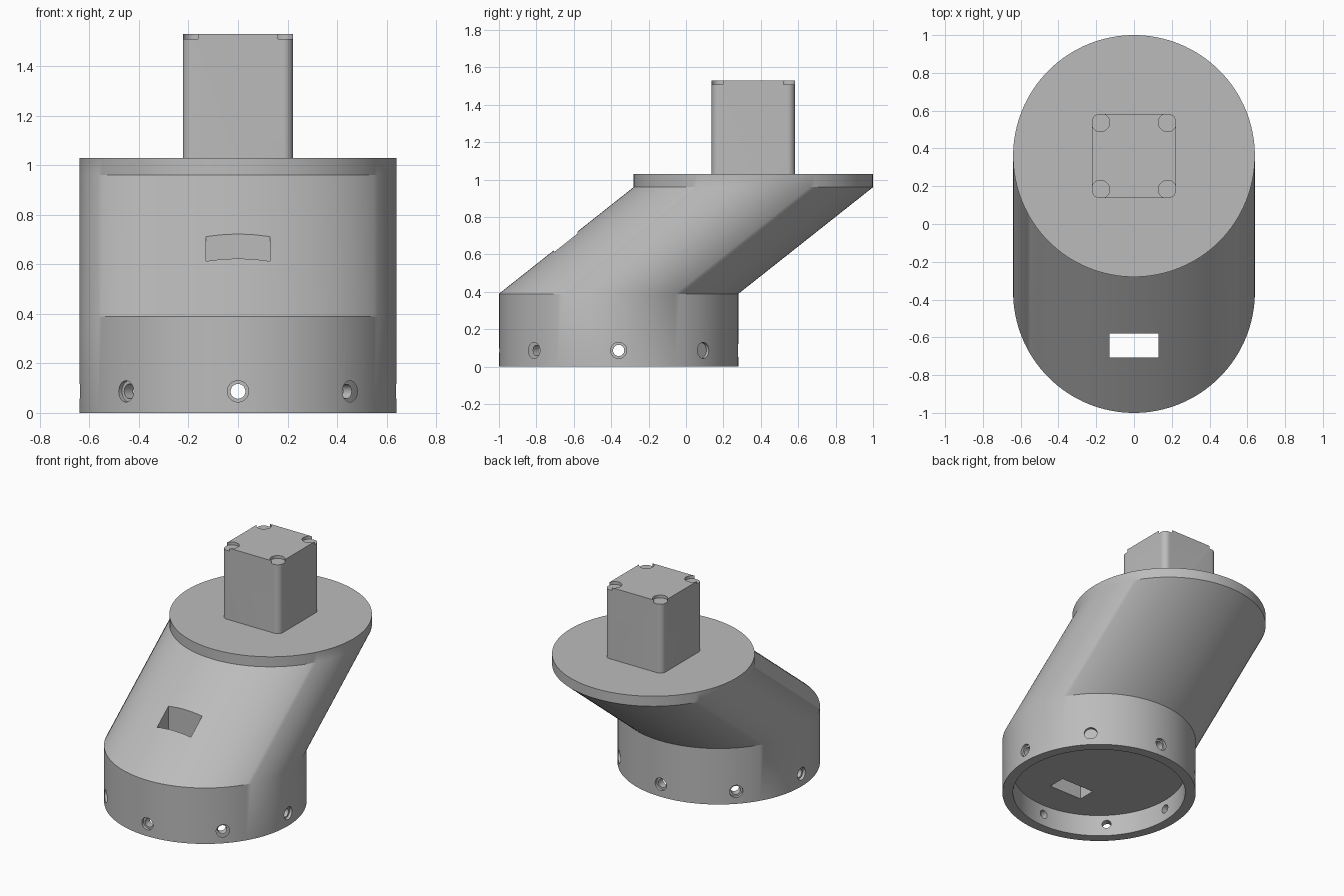
import bpy, bmesh, math
from mathutils import Matrix, Vector

if "Cube" in bpy.data.objects:
    bpy.data.objects.remove(bpy.data.objects["Cube"])

grey = bpy.data.materials.new("plain grey")
grey.use_nodes = True
COLOUR = (0.5, 0.5, 0.5, 1)
grey.diffuse_color = COLOUR
grey.node_tree.nodes["Principled BSDF"].inputs["Base Color"].default_value = COLOUR

BASE_Y, TOP_Y, RADIUS, BORE, SIDES = -0.36, 0.36, 0.64, 0.57, 128


def make_object(name, bm):
    bmesh.ops.recalc_face_normals(bm, faces=bm.faces)
    mesh = bpy.data.meshes.new(name)
    bm.to_mesh(mesh)
    bm.free()
    mesh.materials.append(grey)
    obj = bpy.data.objects.new(name, mesh)
    bpy.context.collection.objects.link(obj)
    return obj


def loft(rings):
    """Join circles given as (centre y, z, radius) and cap both ends."""
    bm = bmesh.new()
    loops = []
    for y, z, r in rings:
        angles = [math.tau * i / SIDES for i in range(SIDES)]
        loops.append([bm.verts.new((r * math.sin(a), y - r * math.cos(a), z)) for a in angles])
    for low, high in zip(loops, loops[1:]):
        for i in range(SIDES):
            j = (i + 1) % SIDES
            bm.faces.new((low[i], low[j], high[j], high[i]))
    bm.faces.new(loops[0])
    bm.faces.new(loops[-1])
    return bm


def cylinder_cutter(name, centre, radius, depth, direction=(0, 0, 1)):
    turn = Vector(direction).to_track_quat("Z", "Y").to_matrix().to_4x4()
    bm = bmesh.new()
    bmesh.ops.create_cone(bm, cap_ends=True, segments=32, radius1=radius, radius2=radius,
                          depth=depth, matrix=Matrix.Translation(centre) @ turn)
    return make_object(name, bm)


def box(centre, size):
    bm = bmesh.new()
    bmesh.ops.create_cube(bm, size=1, matrix=Matrix.Translation(centre) @ Matrix.Diagonal((*size, 1)))
    return bm


def cut(obj, cutters):
    bpy.context.view_layer.objects.active = obj
    for cutter in cutters:
        cutter.hide_render = True
        mod = obj.modifiers.new("cut", "BOOLEAN")
        mod.operation, mod.solver, mod.object = "DIFFERENCE", "EXACT", cutter
        bpy.ops.object.modifier_apply(modifier=mod.name)
        bpy.data.objects.remove(cutter)


def smooth(obj):
    bpy.ops.object.select_all(action="DESELECT")
    obj.select_set(True)
    bpy.context.view_layer.objects.active = obj
    bpy.ops.object.shade_smooth_by_angle(angle=math.radians(30))


# Housing: recessed socket, straight collar, slanted neck and top flange
housing = make_object("slanted_housing", loft([
    (BASE_Y, 0.154, BORE), (BASE_Y, 0, BORE), (BASE_Y, 0, RADIUS),
    (BASE_Y, 0.39, RADIUS), (TOP_Y, 0.96, RADIUS), (TOP_Y, 1.03, RADIUS)]))

# Eight counterbored screw holes around the collar, and a vertical slot
cutters = [make_object("slot_cutter", box((0, -0.643, 0.5), (0.26, 0.125, 1)))]
for k in range(8):
    a = math.tau * k / 8
    out = Vector((math.sin(a), -math.cos(a), 0))
    origin = Vector((0, BASE_Y, 0.087))
    cutters.append(cylinder_cutter("screw_hole_cutter", origin + out * 0.6, 0.03, 0.2, out))
    cutters.append(cylinder_cutter("screw_head_cutter", origin + out * 0.67, 0.043, 0.1, out))
cut(housing, cutters)
smooth(housing)

# Square post with rounded upright edges
bm = box((0, TOP_Y, 1.275), (0.445, 0.445, 0.51))
upright = [e for e in bm.edges if abs(e.verts[0].co.z - e.verts[1].co.z) > 0.1]
bmesh.ops.bevel(bm, geom=upright, offset=0.04, segments=8, profile=0.5, affect="EDGES")
post = make_object("square_post", bm)

# Shallow round pockets in the post's top corners
cut(post, [cylinder_cutter("pocket_cutter", (sx * 0.177, TOP_Y + sy * 0.177, 1.56), 0.048, 0.1)
           for sx in (-1, 1) for sy in (-1, 1)])
smooth(post)
